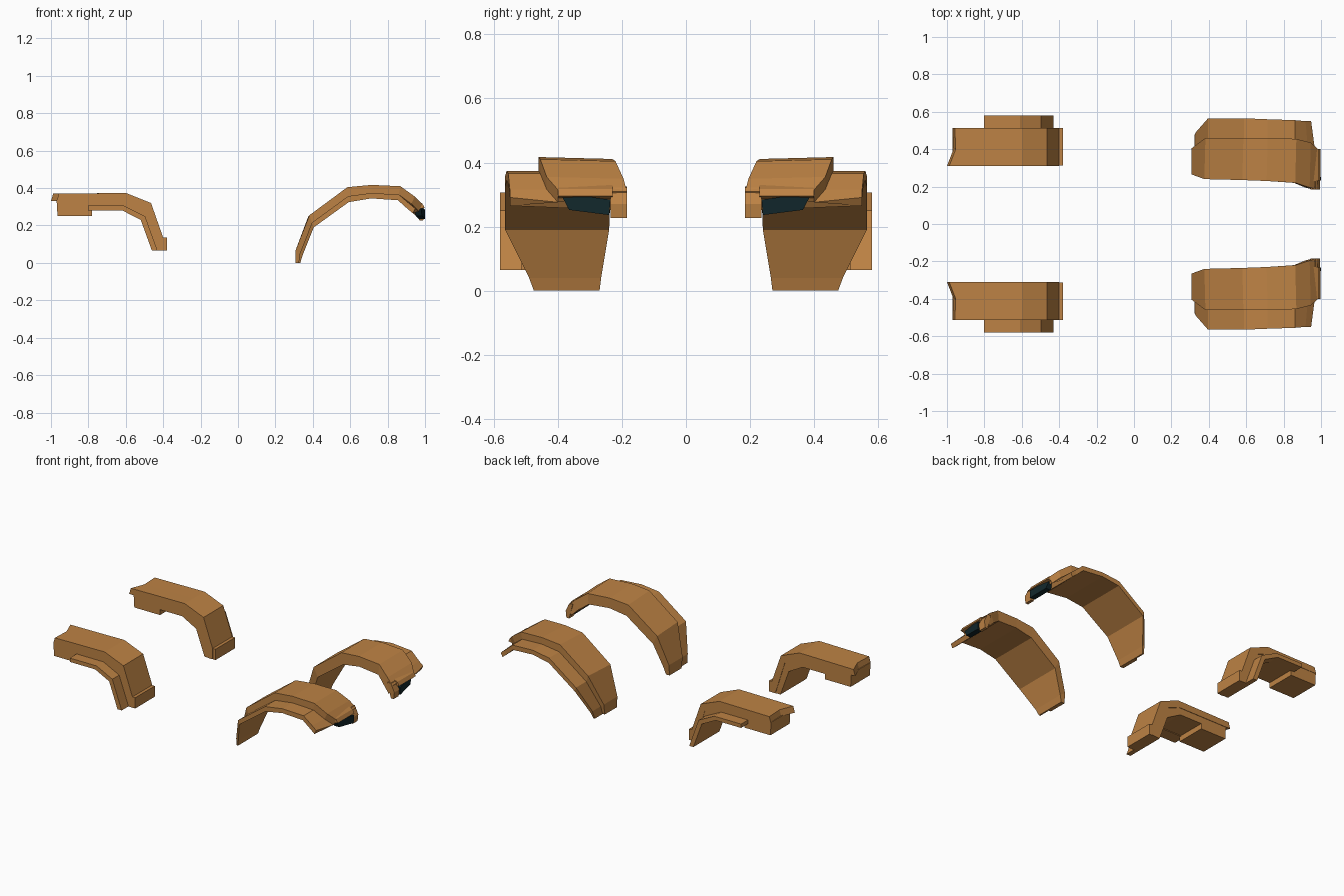
import bpy, bmesh
from mathutils import Vector

if "Cube" in bpy.data.objects:
    bpy.data.objects.remove(bpy.data.objects["Cube"])


def material(name, rgb):
    m = bpy.data.materials.new(name)
    m.diffuse_color = (*rgb, 1)
    m.use_nodes = True
    m.node_tree.nodes["Principled BSDF"].inputs["Base Color"].default_value = m.diffuse_color
    return m


PAINT = material("orange_brown_paint", (0.51, 0.225, 0.058))
LENS = material("dark_teal_lens", (0.006, 0.02, 0.024))


def loft(name, sections, mat, side):
    """Skin a list of equal-length closed sections; side mirrors across y."""
    bm = bmesh.new()
    rings = [[bm.verts.new((x, y * side, z)) for x, y, z in s] for s in sections]
    n = len(rings[0])
    for a, b in zip(rings, rings[1:]):
        for i in range(n):
            j = (i + 1) % n
            bm.faces.new((a[i], a[j], b[j], b[i]))
    bm.faces.new(rings[0])
    bm.faces.new(rings[-1])
    bmesh.ops.recalc_face_normals(bm, faces=bm.faces)
    me = bpy.data.meshes.new(name)
    bm.to_mesh(me)
    bm.free()
    me.materials.append(mat)
    ob = bpy.data.objects.new(name, me)
    bpy.context.collection.objects.link(ob)
    return ob


def slab(name, profile, y0, y1, mat, side):
    """Extrude an x-z profile along y."""
    return loft(name, [[(x, y, z) for x, z in profile] for y in (y0, y1)], mat, side)


# Front arch stations: crest x,z | underside x,z | y inner, crest, outer | outer lip shift x,z
ARCH = [
    (.308, .000, .333, .000, .27, .395, .475, 0, 0),
    (.308, .068, .345, .040, .265, .405, .49, 0, 0),
    (.382, .255, .405, .190, .24, .46, .565, 0, 0),
    (.585, .405, .592, .325, .235, .46, .565, 0, 0),
    (.715, .417, .712, .345, .23, .46, .56, 0, 0),
    (.868, .410, .855, .335, .22, .455, .555, 0, 0),
    (.945, .355, .915, .290, .195, .435, .55, -.01, 0),
    (.985, .315, .955, .250, .185, .40, .55, -.02, .015),
]


def arch_section(s):
    cx, cz, ux, uz, yi, yc, yo, dx, dz = s
    lx, lz = cx + .6 * (ux - cx), cz + .6 * (uz - cz)   # step between crest and lip
    tuck = -.006 if cz > .1 else 0                      # inner edge sits a bit lower
    return [(ux, yi, uz), (cx + tuck, yi, cz + tuck), (cx, yc, cz), (lx, yc, lz),
            (lx + dx, yo, lz + dz), (ux + dx, yo, uz + dz)]


# Rear fender profiles (x, z)
REAR_TOP = [(-.6, .374), (-.465, .32), (-.40, .135), (-.40, .065), (-.425, .065),
            (-.495, .285), (-.61, .33)]
REAR_BODY = [(-.97, .335), (-.61, .335), (-.49, .285), (-.42, .065), (-.46, .065),
             (-.52, .23), (-.62, .285), (-.78, .285), (-.78, .25), (-.965, .25)]
REAR_FLARE = [(-.803, .306), (-.61, .306), (-.497, .25), (-.43, .065), (-.46, .065),
              (-.52, .23), (-.62, .281), (-.803, .281)]
REAR_FLANGE = [(-.405, .135), (-.38, .135), (-.38, .065), (-.43, .065)]

for side, tag in ((1, "left"), (-1, "right")):
    # Front fender shell
    loft("front_fender_" + tag, [arch_section(s) for s in ARCH], PAINT, side)
    # Brow over the lamp and cheek inboard of it
    slab("lamp_brow_" + tag, [(.95, .335), (.985, .318), (.998, .295), (.955, .285)],
         .23, .40, PAINT, side)
    slab("lamp_cheek_" + tag, [(.945, .325), (.97, .322), (.995, .27), (.99, .226), (.97, .226)],
         .185, .236, PAINT, side)
    # Headlight: tapered quad lens with depth
    lens = [(.236, .284), (.393, .305), (.365, .252), (.24, .236)]
    loft("headlight_" + tag,
         [[(x - .25 * max(0, y - .3), y, z) for y, z in lens] for x in (.965, 1.0)],
         LENS, side)

    # Rear fender: top skin with swept tail, body, flare and lower flange
    def top_ring(y, tail):
        return [(x, y, z) for x, z in [(tail + .012, .37)] + REAR_TOP + [(tail, .33)]]
    loft("rear_fender_top_" + tag,
         [top_ring(.31, -1.0), top_ring(.40, -.965), top_ring(.513, -.97)], PAINT, side)
    slab("rear_fender_body_" + tag, REAR_BODY, .313, .511, PAINT, side)
    slab("rear_fender_flare_" + tag, REAR_FLARE, .50, .581, PAINT, side)
    slab("rear_fender_flange_" + tag, REAR_FLANGE, .312, .513, PAINT, side)

# Rest the set on the ground plane (lowest edge at z = 0)
low = min((Vector(v.co).z for o in bpy.data.objects for v in o.data.vertices))
for o in bpy.data.objects:
    o.location.z -= low
